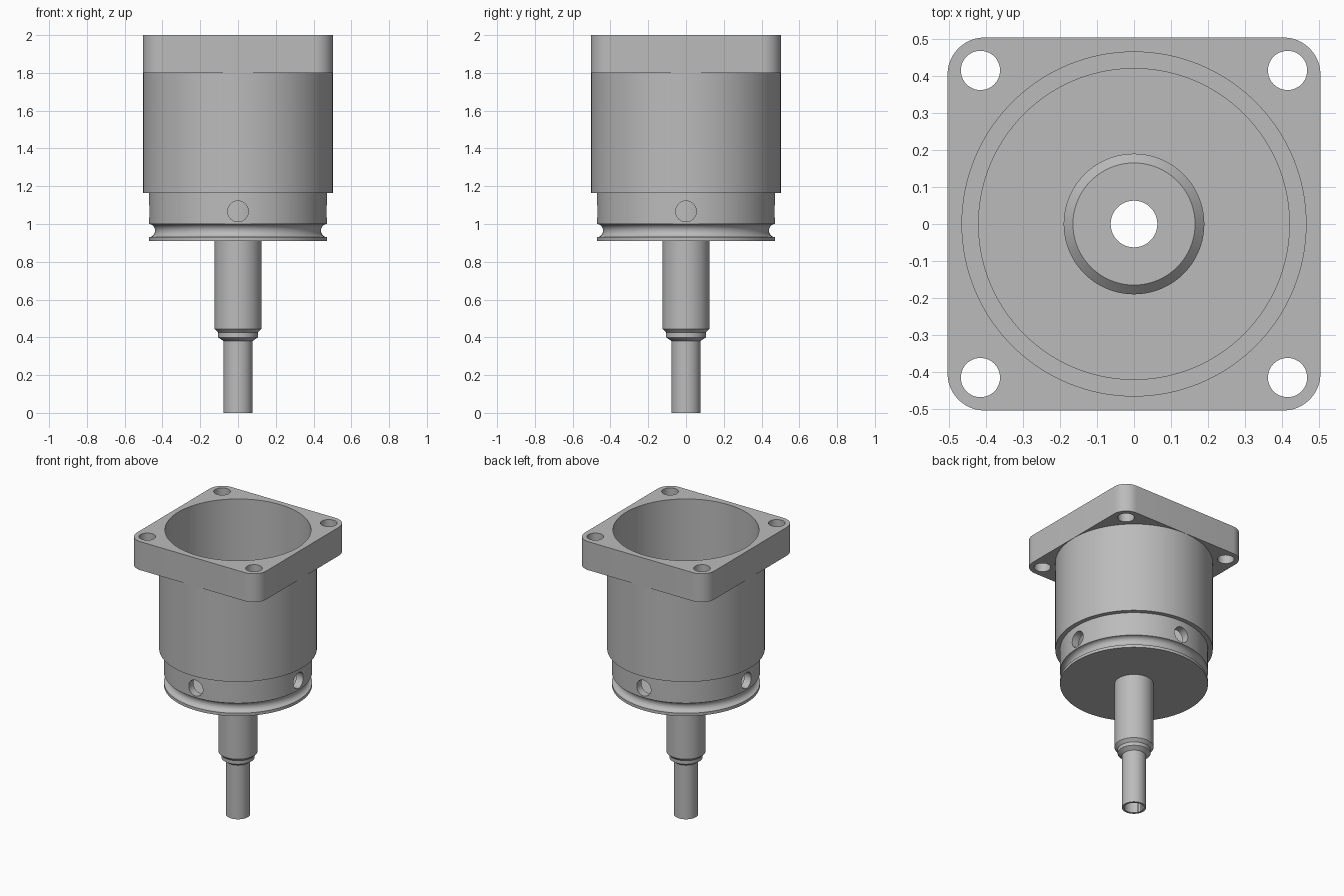
import bpy, bmesh
from math import sin, cos, pi, radians

cube = bpy.data.objects.get("Cube")
if cube:
    bpy.data.objects.remove(cube, do_unlink=True)

metal = bpy.data.materials.new("grey metal")
metal.use_nodes = True
GREY = (0.5, 0.5, 0.5, 1)
metal.diffuse_color = GREY
metal.node_tree.nodes["Principled BSDF"].inputs["Base Color"].default_value = GREY


def make_object(name, bm):
    bmesh.ops.recalc_face_normals(bm, faces=bm.faces[:])
    mesh = bpy.data.meshes.new(name)
    bm.to_mesh(mesh)
    bm.free()
    mesh.materials.append(metal)
    obj = bpy.data.objects.new(name, mesh)
    bpy.context.collection.objects.link(obj)
    return obj


def lathe(name, profile, steps=128):
    """Revolve a (radius, z) profile that starts and ends on the axis."""
    bm = bmesh.new()
    verts = [bm.verts.new((r, 0, z)) for r, z in profile]
    edges = [bm.edges.new(pair) for pair in zip(verts, verts[1:])]
    bmesh.ops.spin(bm, geom=verts + edges, cent=(0, 0, 0), axis=(0, 0, 1),
                   angle=2 * pi, steps=steps, use_merge=True)
    bmesh.ops.remove_doubles(bm, verts=bm.verts[:], dist=1e-5)
    return make_object(name, bm)


def cylinder(name, radius, depth, location, rotation=(0, 0, 0)):
    bpy.ops.mesh.primitive_cylinder_add(vertices=48, radius=radius, depth=depth,
                                        location=location, rotation=rotation)
    obj = bpy.context.object
    obj.name = name
    obj.data.materials.append(metal)
    return obj


def combine(target, other, operation):
    mod = target.modifiers.new(operation, 'BOOLEAN')
    mod.operation, mod.solver, mod.object = operation, 'EXACT', other
    bpy.context.view_layer.objects.active = target
    bpy.ops.object.modifier_apply(modifier=mod.name)
    bpy.data.objects.remove(other, do_unlink=True)


# Turned outside: stepped tube, seal groove, cup and cylinder
groove = [(0.472 - 0.033 * sin(t * pi / 10), 0.965 - 0.035 * cos(t * pi / 10))
          for t in range(11)]
outside = ([(0, 0), (0.077, 0), (0.077, 0.38), (0.105, 0.4), (0.105, 0.425),
            (0.125, 0.445), (0.125, 0.91), (0.472, 0.91)]
           + groove + [(0.472, 1.165), (0.5025, 1.165), (0.5025, 1.9), (0, 1.9)])
housing = lathe("flanged_housing", outside)

# Square flange with rounded corners
HALF, CORNER = 0.504, 0.1
bm = bmesh.new()
ring = []
for quarter in range(4):
    mid = radians(45 + 90 * quarter)
    cx, cy = [(HALF - CORNER) * (1 if f(mid) > 0 else -1) for f in (cos, sin)]
    for i in range(13):
        a = mid - pi / 4 + i * pi / 24
        ring.append(bm.verts.new((cx + CORNER * cos(a), cy + CORNER * sin(a), 1.8)))
base = bm.faces.new(ring)
top = bmesh.ops.extrude_face_region(bm, geom=[base])["geom"]
bmesh.ops.translate(bm, vec=(0, 0, 0.2),
                    verts=[v for v in top if isinstance(v, bmesh.types.BMVert)])
combine(housing, make_object("flange", bm), 'UNION')

# Stepped bore around a central boss, open down through the tube
cavity = lathe("cavity", [(0, 2.1), (0.465, 2.1), (0.465, 1.17), (0.42, 1.17),
                          (0.42, 1.0), (0.19, 1.0), (0.19, 1.14), (0.165, 1.165),
                          (0.063, 1.165), (0.063, -0.1), (0, -0.1)])
combine(housing, cavity, 'DIFFERENCE')

# Flange bolt holes and radial holes in the lower wall
for quarter in range(4):
    a = quarter * pi / 2
    d = 0.415 * 2 ** 0.5
    bolt = cylinder("bolt_hole", 0.053, 0.4,
                    (d * cos(a + pi / 4), d * sin(a + pi / 4), 1.9))
    combine(housing, bolt, 'DIFFERENCE')
    port = cylinder("radial_hole", 0.055, 0.3,
                    (0.45 * cos(a), 0.45 * sin(a), 1.067), (0, pi / 2, a))
    combine(housing, port, 'DIFFERENCE')

# Smooth shading with sharp edges kept
bpy.ops.object.select_all(action='DESELECT')
housing.select_set(True)
bpy.context.view_layer.objects.active = housing
bpy.ops.object.shade_smooth_by_angle(angle=radians(25))
